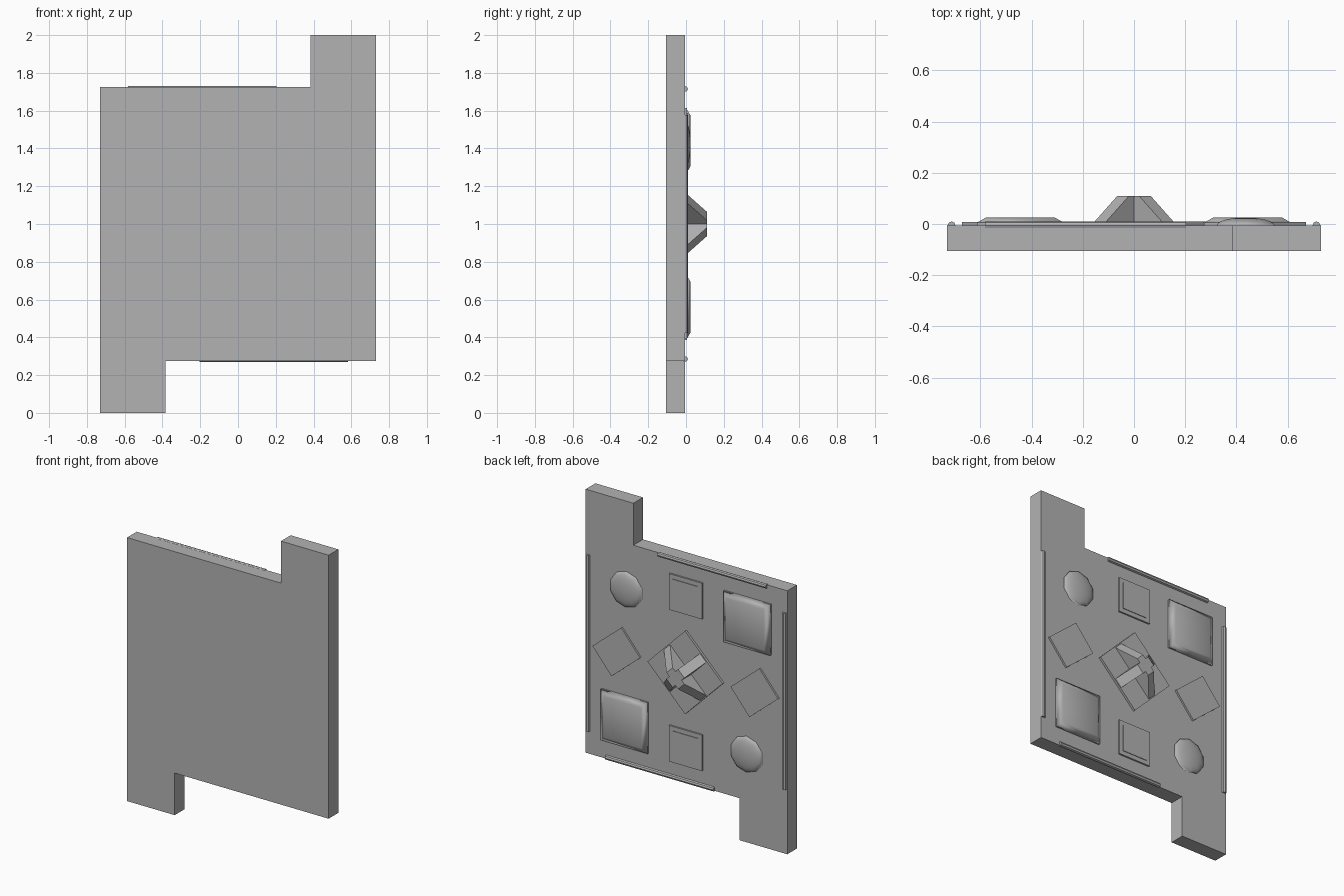
import bpy, bmesh, math
from mathutils import Matrix, Vector

cube = bpy.data.objects.get("Cube")
if cube:
    bpy.data.objects.remove(cube)

GREY = (0.45, 0.45, 0.45, 1)
grey = bpy.data.materials.new("stone_grey")
grey.use_nodes = True
grey.diffuse_color = GREY
grey.node_tree.nodes["Principled BSDF"].inputs["Base Color"].default_value = GREY

BACK = -0.005          # height of the slab's back surface along y


def finish(name, bm, smooth=False):
    bmesh.ops.recalc_face_normals(bm, faces=bm.faces)
    for f in bm.faces:
        f.smooth = smooth
    mesh = bpy.data.meshes.new(name)
    bm.to_mesh(mesh)
    bm.free()
    mesh.materials.append(grey)
    ob = bpy.data.objects.new(name, mesh)
    bpy.context.collection.objects.link(ob)
    return ob


def prism(name, lower, upper, y0, y1, smooth=False):
    """Join an x/z outline at y0 to a matching outline at y1."""
    bm = bmesh.new()
    a = [bm.verts.new((x, y0, z)) for x, z in lower]
    b = [bm.verts.new((x, y1, z)) for x, z in upper]
    bm.faces.new(a)
    bm.faces.new(b)
    n = len(a)
    for i in range(n):
        j = (i + 1) % n
        bm.faces.new((a[i], a[j], b[j], b[i]))
    return finish(name, bm, smooth)


def rect(cx, cz, w, h, angle=0):
    rot = Matrix.Rotation(math.radians(angle), 2)
    corners = [(-w, -h), (w, -h), (w, h), (-w, h)]
    return [(cx + p.x, cz + p.y) for p in (rot @ Vector(c) / 2 for c in corners)]


def plate(name, cx, cz, w, h, y0, y1, angle=0, inset=0, smooth=False):
    prism(name, rect(cx, cz, w, h, angle),
          rect(cx, cz, w - 2 * inset, h - 2 * inset, angle), y0, y1, smooth)


def rod(name, cx, cz, length, axis):
    bm = bmesh.new()
    bmesh.ops.create_cone(bm, cap_ends=True, segments=8, radius1=0.015,
                          radius2=0.015, depth=length)
    turn = Matrix.Rotation(math.pi / 2, 4, 'Y') if axis == 'X' else Matrix()
    bmesh.ops.transform(bm, matrix=Matrix.Translation((cx, BACK, cz)) @ turn, verts=bm.verts)
    finish(name, bm)


# Main slab with two opposite corner tabs
half = [(-0.73, 0), (-0.385, 0), (-0.385, 0.275), (0.73, 0.275)]
outline = half + [(-x, 2 - z) for x, z in half]
prism("slab", outline, outline, -0.105, BACK)

# Centre diamond plate with two crossed tapering fins
plate("centre_diamond", 0, 1, 0.385, 0.385, BACK, 0.01, 45)
for label, angle in (("rising", 45), ("falling", 135)):
    prism(label + "_fin", rect(0, 1, 0.376, 0.064, angle),
          rect(0, 1, 0.12, 0.064, angle), 0.008, 0.11)

# Details repeated by a half turn about the centre
for side, s in (("upper", 1), ("lower", -1)):
    # Bevelled square panels
    plate(side + "_square_panel", -0.444 * s, 1 + 0.44 * s, 0.34, 0.335, BACK, 0.005)
    plate(side + "_square_boss", -0.444 * s, 1 + 0.44 * s, 0.34, 0.335,
          0.005, 0.025, 0, 0.035, True)

    # Small stepped tiles
    plate(side + "_tile", 0, 1 + 0.497 * s, 0.24, 0.236, BACK, 0.006)
    plate(side + "_tile_step", 0, 1 + 0.497 * s, 0.185, 0.18, 0.006, 0.010)

    # Tilted flat tiles
    plate(side + "_tilted_tile", 0.5 * s, 1, 0.272, 0.212, BACK, 0.007, 140)

    # Shallow round domes
    bm = bmesh.new()
    bmesh.ops.create_uvsphere(bm, u_segments=10, v_segments=12, radius=1)
    bmesh.ops.bisect_plane(bm, geom=bm.verts[:] + bm.edges[:] + bm.faces[:],
                           plane_co=(0, 0, 0), plane_no=(0, 0, 1), clear_inner=True)
    place = (Matrix.Translation((0.436 * s, BACK, 1 + 0.423 * s))
             @ Matrix.Rotation(-math.pi / 2, 4, 'X')
             @ Matrix.Diagonal((0.118, 0.118, 0.03, 1)))
    bmesh.ops.transform(bm, matrix=place, verts=bm.verts)
    finish(side + "_dome", bm, True)

    # Edge beads
    rod(side + "_cross_bead", -0.19 * s, 1 + 0.715 * s, 0.785, 'X')
    rod(("left" if s > 0 else "right") + "_side_bead", 0.713 * s, 1, 1.155, 'Z')
